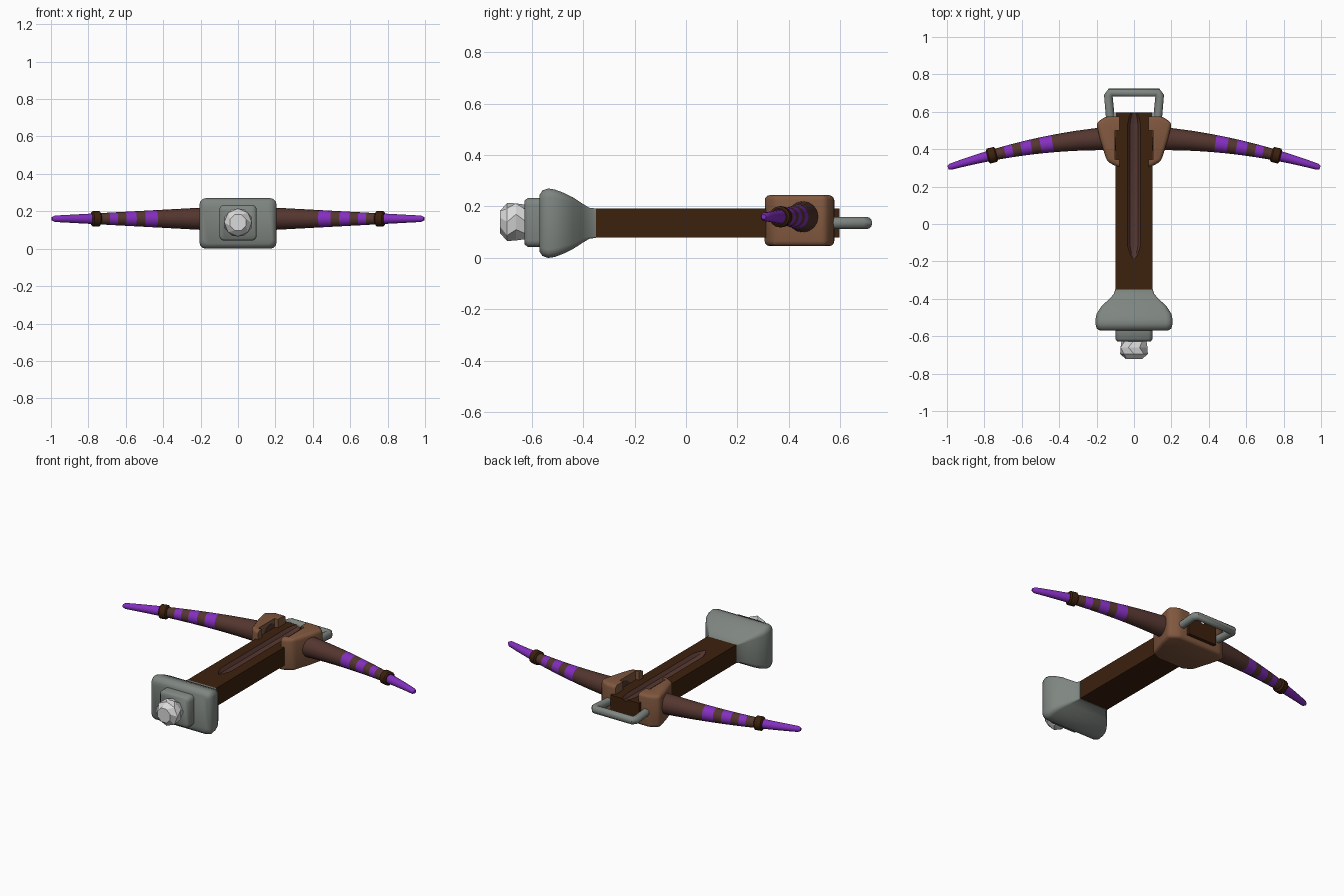
import bpy, bmesh, math
from mathutils import Vector

if "Cube" in bpy.data.objects:
    bpy.data.objects.remove(bpy.data.objects["Cube"])


def mat(name, c):
    m = bpy.data.materials.new(name)
    m.diffuse_color = (*c, 1)
    m.use_nodes = True
    m.node_tree.nodes["Principled BSDF"].inputs["Base Color"].default_value = m.diffuse_color
    return m


DARK = mat("dark wood", (0.045, 0.015, 0.004))
LIMB = mat("reddish wood", (0.09, 0.037, 0.029))
PURPLE = mat("purple", (0.23, 0.028, 0.52))
LEATHER = mat("tan bracket", (0.22, 0.098, 0.05))
GREY = mat("grey metal", (0.21, 0.235, 0.215))
WHITE = mat("white stone", (0.7, 0.7, 0.7))


def finish(name, bm, mats, angle=35):
    bmesh.ops.recalc_face_normals(bm, faces=bm.faces[:])
    me = bpy.data.meshes.new(name)
    bm.to_mesh(me)
    bm.free()
    for m in mats:
        me.materials.append(m)
    ob = bpy.data.objects.new(name, me)
    bpy.context.collection.objects.link(ob)
    if angle:
        me.shade_smooth()
        me.set_sharp_from_angle(angle=math.radians(angle))
    return ob


def loft(name, rings, mats, angle=35, rule=None):
    """Skin closed rings; rule(segment, side) gives the material index."""
    bm = bmesh.new()
    rows = [[bm.verts.new(p) for p in r] for r in rings]
    n = len(rows[0])
    for i in range(len(rows) - 1):
        for j in range(n):
            k = (j + 1) % n
            f = bm.faces.new((rows[i][j], rows[i][k], rows[i + 1][k], rows[i + 1][j]))
            f.material_index = rule(i, j) if rule else 0
    bm.faces.new(rows[0])
    f = bm.faces.new(rows[-1])
    f.material_index = rule(len(rows) - 2, 0) if rule else 0
    return finish(name, bm, mats, angle)


def rounded_rect(y, w, h, r, cz=0.135):
    pts = []
    for q, (sx, sz) in enumerate([(1, 1), (-1, 1), (-1, -1), (1, -1)]):
        for s in range(4):
            a = math.pi / 2 * (q + s / 3)
            pts.append((sx * (w - r) + r * math.cos(a), y, cz + sz * (h - r) + r * math.sin(a)))
    return pts


# Stock with a tapered bolt groove sunk in its top
def stock_ring(y, w, d):
    t = 0.192
    return [(-0.098, y, 0.08), (-0.098, y, t), (-w, y, t), (-w * 0.6, y, t - d * 0.75), (0, y, t - d),
            (w * 0.6, y, t - d * 0.75), (w, y, t), (0.098, y, t), (0.098, y, 0.08)]


sections = [(-0.4, 0.002, 0), (-0.19, 0.002, 0), (-0.165, 0.018, 0.014), (-0.12, 0.035, 0.026),
            (0.53, 0.035, 0.026), (0.57, 0.027, 0.02), (0.596, 0.016, 0.012)]
loft("stock", [stock_ring(*s) for s in sections], [DARK, LIMB], 25,
     lambda i, j: 1 if 2 <= j <= 5 and 1 <= i else 0)

# Flared metal butt and its end plate
butt = [(-0.35, 0.1, 0.057, 0.004), (-0.375, 0.108, 0.06, 0.008), (-0.405, 0.137, 0.078, 0.015),
        (-0.44, 0.174, 0.101, 0.022), (-0.48, 0.2, 0.12, 0.03), (-0.51, 0.206, 0.131, 0.033),
        (-0.535, 0.206, 0.135, 0.033), (-0.558, 0.2, 0.127, 0.03), (-0.57, 0.182, 0.108, 0.025)]
loft("butt", [rounded_rect(*b) for b in butt], [GREY], 45)
plate = [(-0.56, 0.1, 0.095, 0.025), (-0.615, 0.1, 0.095, 0.025), (-0.627, 0.09, 0.085, 0.02)]
loft("end_plate", [rounded_rect(*p, 0.138) for p in plate], [GREY], 50)


# Faceted stone on the end
def circle(center, u, v, r, n, off=0):
    return [Vector(center) + r * (math.cos(a) * Vector(u) + math.sin(a) * Vector(v))
            for a in (math.tau * (j + off) / n for j in range(n))]


stone = [(-0.62, 0.066, 0), (-0.66, 0.078, 0.5), (-0.695, 0.074, 0), (-0.723, 0.046, 0.5)]
loft("end_stone", [circle((0, y, 0.14), (1, 0, 0), (0, 0, 1), r, 8, o) for y, r, o in stone], [WHITE], 0)


# Bow limbs with purple bands, and a binding ring on each
def limb_ring(x, s, r, n=16):
    t = Vector((s, -0.32 * x, 0)).normalized()
    return circle((s * x, 0.46 - 0.16 * x * x, 0.16), (-t.y, t.x, 0), (0, 0, 1), r, n)


xs = [0.1, 0.2, 0.3, 0.37, 0.435, 0.5, 0.548, 0.603, 0.648, 0.69, 0.735, 0.78, 0.85, 0.92, 0.98, 0.995]
bands = (4, 6, 8, 11, 12, 13, 14)
for side, s in (("left", -1), ("right", 1)):
    rings = [limb_ring(x, s, 0.07 - 0.054 * x - (0.007 if x > 0.99 else 0)) for x in xs]
    loft(side + "_limb", rings, [LIMB, PURPLE], 50, lambda i, j: int(i in bands))
    loft(side + "_binding", [limb_ring(x, s, r) for x, r in
                             ((0.735, 0.032), (0.742, 0.041), (0.777, 0.041), (0.784, 0.032))], [DARK], 35)

# Bracket: rounded outline block with a channel for the stock and notches in the lips
half = [(0.09, 0.305), (0.145, 0.335), (0.182, 0.455), (0.203, 0.54), (0.15, 0.576)]
outline = half + [(-x, y) for x, y in reversed(half)]
bm = bmesh.new()
base = bm.faces.new([bm.verts.new((x, y, 0.046)) for x, y in outline])
top = bmesh.ops.extrude_face_region(bm, geom=[base])["geom"]
bmesh.ops.translate(bm, vec=(0, 0, 0.198), verts=[v for v in top if isinstance(v, bmesh.types.BMVert)])
bracket = finish("bracket", bm, [LEATHER], 0)
bev = bracket.modifiers.new("round", "BEVEL")
bev.width, bev.segments, bev.angle_limit = 0.02, 3, math.radians(15)
cutters = []
for x, y0, y1 in ((0.078, 0.2, 0.7), (0.102, 0.345, 0.5)):
    bm = bmesh.new()
    bmesh.ops.create_cube(bm, size=1)
    for v in bm.verts:
        v.co = (v.co.x * 2 * x, (y0 + y1) / 2 + v.co.y * (y1 - y0), 0.225 + v.co.z * 0.15)
    c = finish("channel_cutter", bm, [LEATHER], 0)
    c.hide_render = True
    cutters.append(c)
    b = bracket.modifiers.new("cut", "BOOLEAN")
    b.object, b.solver = c, "EXACT"
bpy.context.view_layer.update()
result = bpy.data.meshes.new_from_object(bracket.evaluated_get(bpy.context.evaluated_depsgraph_get()))
bracket.modifiers.clear()
bracket.data = result
result.shade_smooth()
result.set_sharp_from_angle(angle=math.radians(35))
for c in cutters:
    bpy.data.objects.remove(c)

# Foot stirrup: bent round bar with small corner chamfers
path = [(-0.122, 0.52), (-0.137, 0.685), (-0.125, 0.702), (0.125, 0.702), (0.137, 0.685), (0.122, 0.52)]
dirs = [(Vector(b) - Vector(a)).normalized() for a, b in zip(path, path[1:])]
rings = []
for i, p in enumerate(path):
    t = (dirs[max(i - 1, 0)] + dirs[min(i, len(dirs) - 1)]).normalized()
    rings.append(circle((*p, 0.136), (-t.y, t.x, 0), (0, 0, 1), 0.024, 12))
loft("stirrup", rings, [GREY], 50)
